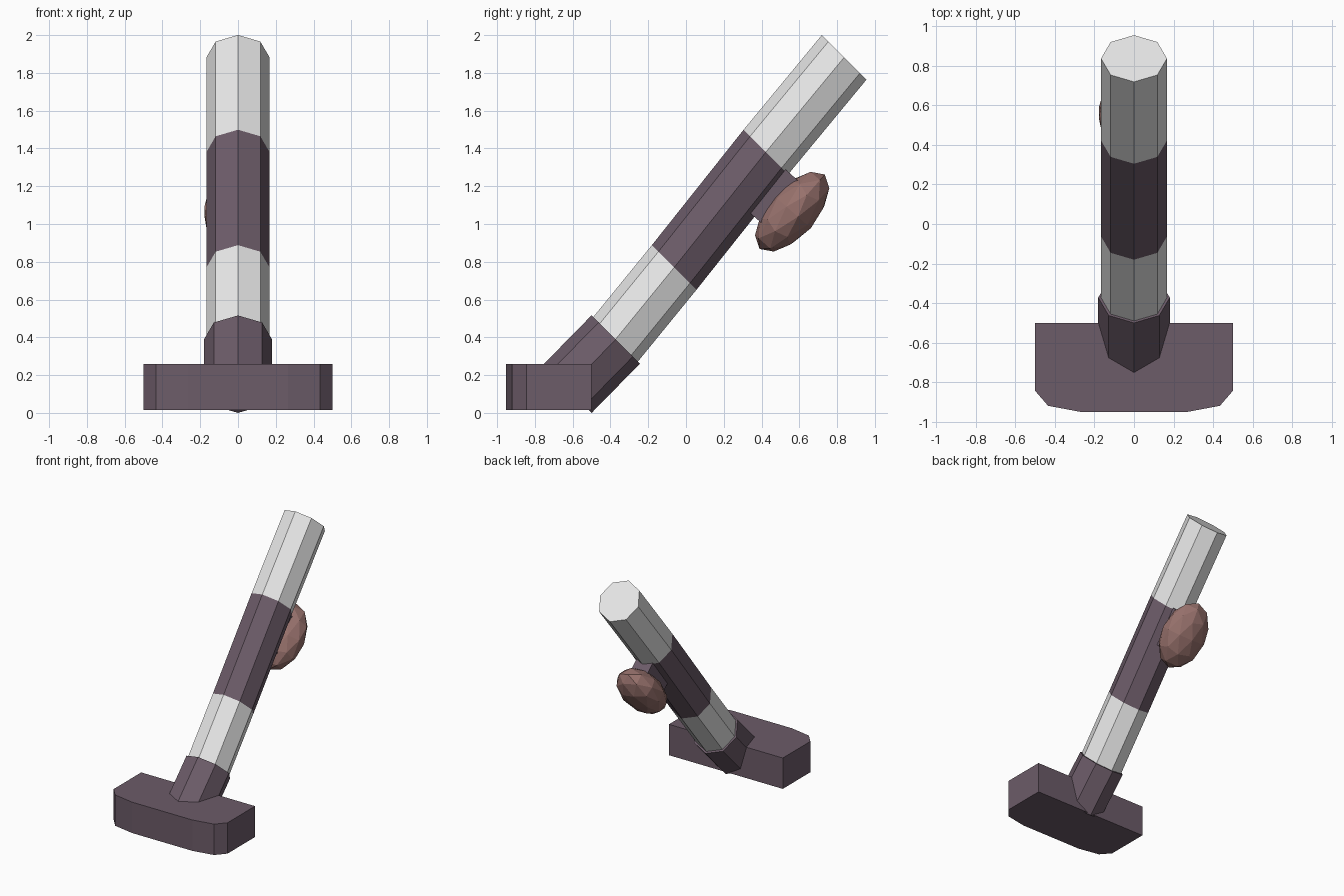
import bpy, bmesh, math
from mathutils import Matrix, Vector

if "Cube" in bpy.data.objects:
    bpy.data.objects.remove(bpy.data.objects["Cube"])


def material(name, rgb):
    m = bpy.data.materials.new(name)
    m.diffuse_color = (*rgb, 1)
    m.use_nodes = True
    m.node_tree.nodes["Principled BSDF"].inputs["Base Color"].default_value = m.diffuse_color
    return m


PURPLE = material("dusty_purple", (0.150, 0.106, 0.140))
WHITE = material("off_white", (0.80, 0.80, 0.80))
BROWN = material("rosy_brown", (0.31, 0.165, 0.15))


def finish(name, bm, *mats):
    bmesh.ops.recalc_face_normals(bm, faces=bm.faces)
    me = bpy.data.meshes.new(name)
    bm.to_mesh(me)
    bm.free()
    for m in mats:
        me.materials.append(m)
    ob = bpy.data.objects.new(name, me)
    bpy.context.collection.objects.link(ob)
    return ob


def tube(name, centres, r, mats, bands):
    """Octagonal tube whose rings all lie in planes tilted 45 degrees."""
    bm = bmesh.new()
    s = math.sqrt(0.5)
    rings = []
    for y, z in centres:
        rings.append([bm.verts.new((r * math.sin(a), y - s * r * math.cos(a), z + s * r * math.cos(a)))
                      for a in (i * math.pi / 4 for i in range(8))])
    for lo, hi, mat in zip(rings, rings[1:], bands):
        for i in range(8):
            j = (i + 1) % 8
            bm.faces.new((lo[i], lo[j], hi[j], hi[i])).material_index = mat
    bm.faces.new(rings[0]).material_index = bands[0]
    bm.faces.new(rings[-1]).material_index = bands[-1]
    return finish(name, bm, *mats)


# main tube: white, purple, white
tube("tube", [(-0.3725, 0.39), (-0.0625, 0.77), (0.423, 1.381), (0.8375, 1.8825)],
     0.167, (WHITE, PURPLE), (0, 1, 0))

# collar joining tube and head
tube("collar", [(-0.6275, 0.128), (-0.3725, 0.388)], 0.181, (PURPLE,), (0,))

# flat head with a rounded front, extruded from its plan outline
half = [(0.5, -0.5), (0.5, -0.845), (0.435, -0.92), (0.265, -0.952)]
outline = half + [(-x, y) for x, y in reversed(half)]
bm = bmesh.new()
base = bm.faces.new([bm.verts.new((x, y, 0.015)) for x, y in outline])
ext = bmesh.ops.extrude_face_region(bm, geom=[base], use_keep_orig=True)
bmesh.ops.translate(bm, vec=(0, 0, 0.245),
                    verts=[v for v in ext["geom"] if isinstance(v, bmesh.types.BMVert)])
finish("head", bm, PURPLE)

# the mount and knob are turned to follow the tube
TILT = Matrix.Rotation(-0.72, 4, 'X')


def placed(centre, size):
    return Matrix.Translation(Vector(centre)) @ TILT @ Matrix.Diagonal((*size, 1))


# mount under the purple band
bm = bmesh.new()
bmesh.ops.create_cube(bm, size=1, matrix=placed((-0.005, 0.463, 1.147), (0.14, 0.11, 0.297)))
finish("knob_mount", bm, PURPLE)

# faceted knob
bm = bmesh.new()
bmesh.ops.create_icosphere(bm, subdivisions=2, radius=1,
                           matrix=placed((-0.006, 0.562, 1.065), (0.18, 0.132, 0.262)))
finish("knob", bm, BROWN)
